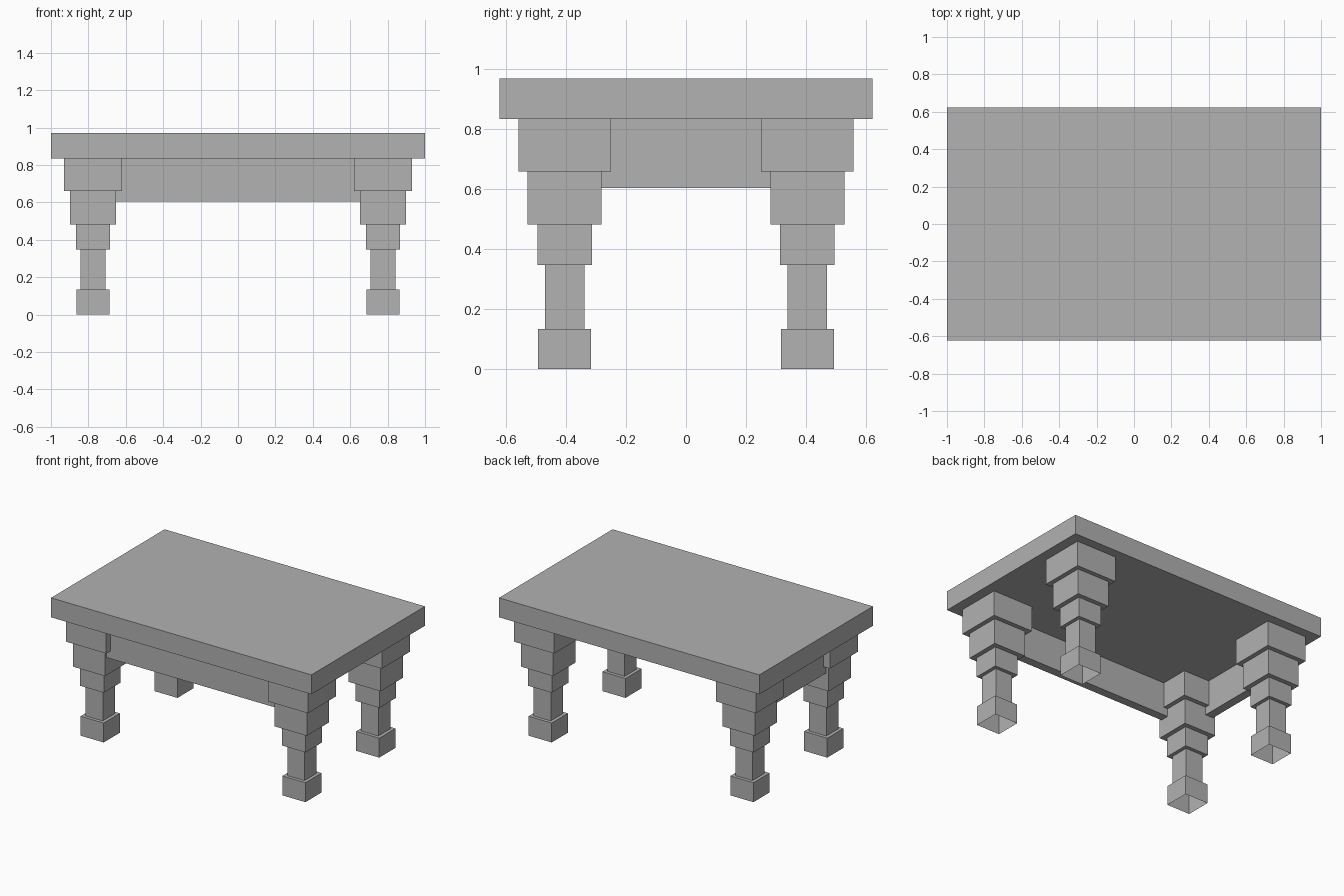
import bpy
import bmesh
from mathutils import Vector

if "Cube" in bpy.data.objects:
    bpy.data.objects.remove(bpy.data.objects["Cube"], do_unlink=True)

# Single stone grey
grey = bpy.data.materials.new("plain_grey")
grey.use_nodes = True
colour = (0.445, 0.445, 0.445, 1)
grey.diffuse_color = colour
grey.node_tree.nodes["Principled BSDF"].inputs["Base Color"].default_value = colour


def block(name, low, high, open_bottom=False):
    """Box between two corners, optionally without its underside."""
    low, high = Vector(low), Vector(high)
    bm = bmesh.new()
    bmesh.ops.create_cube(bm, size=1)
    bmesh.ops.scale(bm, vec=high - low, verts=bm.verts)
    bmesh.ops.translate(bm, vec=(low + high) / 2, verts=bm.verts)
    if open_bottom:
        under = [f for f in bm.faces if f.normal.z < -0.5]
        bmesh.ops.delete(bm, geom=under, context="FACES_ONLY")
    mesh = bpy.data.meshes.new(name)
    bm.to_mesh(mesh)
    bm.free()
    mesh.materials.append(grey)
    obj = bpy.data.objects.new(name, mesh)
    bpy.context.collection.objects.link(obj)
    return obj


LEG_X, LEG_Y = 0.775, 0.405
TOP_UNDERSIDE = 0.835
APRON_BOTTOM = 0.605

# Table top
block("table_top", (-1, -0.623, TOP_UNDERSIDE), (1, 0.623, 0.97))

# Stepped legs: part, half width, bottom, top
tiers = [
    ("foot", 0.0885, 0, 0.135),
    ("shaft", 0.066, 0.135, 0.347),
    ("lower_step", 0.091, 0.347, 0.483),
    ("middle_step", 0.123, 0.483, 0.66),
    ("upper_step", 0.154, 0.66, TOP_UNDERSIDE),
]
for y_name, sy in (("front", -1), ("back", 1)):
    for x_name, sx in (("left", 1), ("right", -1)):
        x, y = sx * LEG_X, sy * LEG_Y
        for part, half, bottom, top in tiers:
            block(f"{y_name}_{x_name}_leg_{part}",
                  (x - half, y - half, bottom), (x + half, y + half, top),
                  open_bottom=(part == "foot"))

# Aprons on the front and the right side only
block("front_apron", (-LEG_X, -0.51, APRON_BOTTOM), (LEG_X, -0.45, TOP_UNDERSIDE))
block("right_apron", (-0.88, -LEG_Y, APRON_BOTTOM), (-0.82, LEG_Y, TOP_UNDERSIDE))
